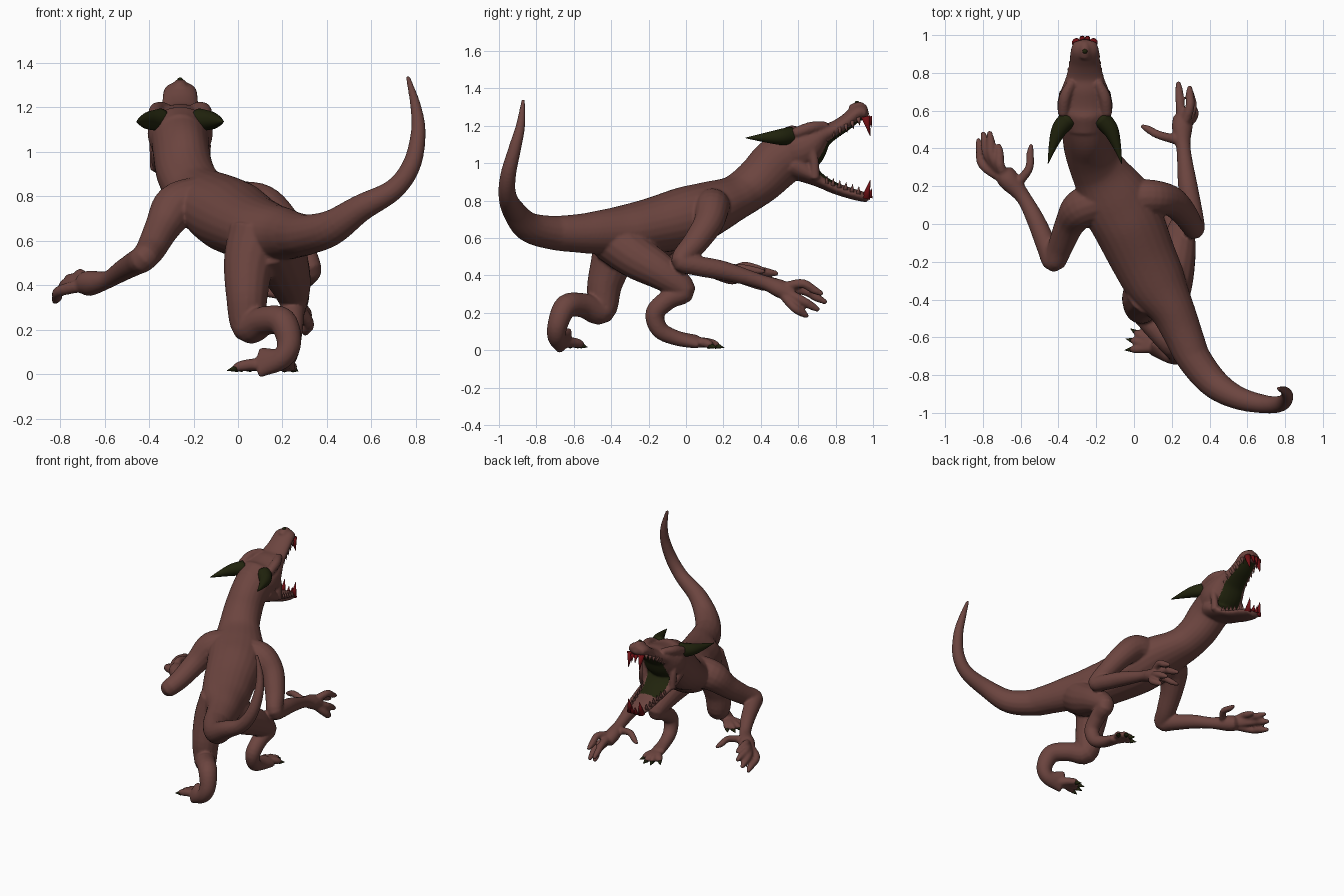
import bpy, bmesh, math
from mathutils import Vector, Matrix

def material(name, rgb):
    m = bpy.data.materials.new(name)
    m.diffuse_color = (*rgb, 1)
    return m

SKIN = material("brown skin", (0.15, 0.059, 0.05))
OLIVE = material("dark olive", (0.015, 0.017, 0.004))
RED = material("blood red", (0.16, 0.005, 0.007))

def spline(pts, steps):
    """Catmull-Rom through points (x, y, z, half width, half height)."""
    pts = [Vector(p if len(p) == 5 else (*p, p[3])) for p in pts]
    ext = [pts[0] * 2 - pts[1]] + pts + [pts[-1] * 2 - pts[-2]]
    out = []
    for i in range(1, len(ext) - 2):
        a, b, c, d = ext[i - 1:i + 3]
        for s in range(steps):
            t = s / steps
            out.append(0.5 * (2 * b + (c - a) * t + (2 * a - 5 * b + 4 * c - d) * t * t
                              + (3 * b - a - 3 * c + d) * t ** 3))
    return out + [pts[-1]]

def tube(bm, pts, steps=5, sides=16, cap=0.6):
    """Sweep an ellipse along a path, with blunt domed ends."""
    path = spline(pts, steps)
    pos = [Vector(p[:3]) for p in path]
    n, side, rings = len(path), None, []
    for i, p in enumerate(path):
        t = (pos[min(i + 1, n - 1)] - pos[max(i - 1, 0)]).normalized()
        if side is None:
            side = t.cross(Vector((0, 0, 1)) if abs(t.z) < 0.95 else Vector((0, 1, 0)))
            first = t
        side = (side - t * side.dot(t)).normalized()
        up = side.cross(t)
        rw, rh = max(p[3], 0.002), max(p[4], 0.002)
        rings.append([bm.verts.new(pos[i] + side * rw * math.cos(k * math.tau / sides)
                                   + up * rh * math.sin(k * math.tau / sides)) for k in range(sides)])
    for a, b in zip(rings, rings[1:]):
        for k in range(sides):
            j = (k + 1) % sides
            bm.faces.new((a[k], a[j], b[j], b[k]))
    ends = ((rings[0], pos[0] - first * path[0][4] * cap), (rings[-1], pos[-1] + t * path[-1][4] * cap))
    for ring, pole in ends:
        v = bm.verts.new(pole)
        for k in range(sides):
            bm.faces.new((ring[k], ring[(k + 1) % sides], v))

def make(name, bm, *mats):
    bmesh.ops.recalc_face_normals(bm, faces=bm.faces)
    me = bpy.data.meshes.new(name)
    bm.to_mesh(me)
    bm.free()
    for m in mats:
        me.materials.append(m)
    me.polygons.foreach_set("use_smooth", [True] * len(me.polygons))
    ob = bpy.data.objects.new(name, me)
    bpy.context.collection.objects.link(ob)
    return ob

def digits(bm, root, r, tips, lift=0.02):
    """Fingers or toes fanning from a root, arched in the middle."""
    root = Vector(root)
    for spread, tip in tips:
        tip = Vector(tip)
        mid = root.lerp(tip, 0.5) + Vector(spread) + Vector((0, 0, lift))
        tube(bm, [(*root, r * 1.2), (*mid, r), (*mid.lerp(tip, 0.6), r * 0.9), (*tip, r * 0.5)], 5, 10)

skin = bmesh.new()
HX = -0.26  # head centre line

# tail, torso and neck
tube(skin, [(0.763, -0.87, 1.34, .01), (0.80, -0.885, 1.2, .025), (0.81, -0.915, 1.08, .034),
            (0.78, -0.95, 0.94, .042), (0.70, -0.955, 0.83, .048), (0.55, -0.92, 0.745, .062),
            (0.42, -0.84, 0.658, .08), (0.31, -0.7, 0.627, .092), (0.25, -0.56, 0.625, .105)], 6)
tube(skin, [(0.31, -0.7, 0.627, .09), (0.25, -0.56, 0.625, .105), (0.2, -0.45, 0.63, .12),
            (0.12, -0.32, 0.638, .16, .14), (0.05, -0.18, 0.665, .175, .15), (-0.03, 0, 0.71, .19, .165),
            (-0.10, 0.13, 0.76, .19, .145), (-0.17, 0.25, 0.81, .155, .12), (-0.21, 0.32, 0.852, .137, .12),
            (-0.24, 0.4, 0.915, .13, .13), (-0.255, 0.48, 0.995, .125, .14), (HX, 0.56, 1.055, .13, .135)], 5, 24)

# cranium with upper jaw, lower jaw, brows and nose lump
tube(skin, [(HX, 0.5, 1.05, .11, .12), (HX, 0.59, 1.07, .142, .135), (HX, 0.65, 1.095, .145, .12),
            (HX, 0.72, 1.145, .122, .075), (HX, 0.78, 1.172, .1, .048), (HX, 0.85, 1.215, .083, .043),
            (HX, 0.92, 1.27, .075, .043), (HX, 0.96, 1.265, .062, .036)], 5, 24)
tube(skin, [(HX, 0.58, 1.0, .13, .09), (HX, 0.65, 0.95, .13, .06), (HX, 0.72, 0.905, .11, .037),
            (HX, 0.8, 0.865, .09, .031), (HX, 0.9, 0.833, .077, .029), (HX, 0.97, 0.815, .058, .025)], 5, 24)
for s in (-1, 1):
    tube(skin, [(HX + s * .115, 0.58, 1.16, .03), (HX + s * .105, 0.67, 1.19, .032), (HX + s * .07, 0.75, 1.2, .024)])
    # cheek web across the mouth corner
    tube(skin, [(HX + s * .11, 0.66, 1.1, .028), (HX + s * .115, 0.685, 1.02, .024), (HX + s * .11, 0.69, 0.92, .026)])
tube(skin, [(HX, 0.89, 1.28, .035), (HX, 0.925, 1.3, .03), (HX, 0.955, 1.285, .025)])

# left arm and hand
tube(skin, [(-0.18, 0.12, 0.78, .11), (-0.28, 0.08, 0.75, .105), (-0.34, 0.0, 0.66, .08), (-0.39, -0.12, 0.565, .067),
            (-0.425, -0.195, 0.52, .06), (-0.46, -0.12, 0.5, .056), (-0.52, 0.02, 0.465, .048),
            (-0.585, 0.14, 0.425, .04), (-0.66, 0.23, 0.41, .055, .058), (-0.69, 0.27, 0.405, .05, .055)])
digits(skin, (-0.67, 0.23, 0.405), .026, [((-.05, -.03, -.01), (-.825, .45, .325)),
       ((-.035, 0, 0), (-.80, .485, .365)), ((-.03, -.01, 0), (-.765, .49, .41)), ((-.015, -.02, .01), (-.715, .42, .43))])
digits(skin, (-0.63, 0.2, 0.415), .023, [((.03, -.02, 0), (-.545, .42, .42))])

# right arm and hand
tube(skin, [(0.0, 0.14, 0.77, .1), (0.11, 0.14, 0.76, .092), (0.2, 0.12, 0.68, .08), (0.27, 0.05, 0.575, .068),
            (0.32, -0.025, 0.48, .055), (0.31, 0.06, 0.452, .054), (0.285, 0.2, 0.425, .052),
            (0.262, 0.4, 0.368, .038), (0.255, 0.5, 0.33, .048, .055), (0.26, 0.56, 0.305, .045, .055)])
digits(skin, (0.255, 0.5, 0.325), .025, [((.02, 0, .025), (.295, .73, .3)), ((.0, 0, .01), (.235, .75, .255)),
       ((.03, 0, -.015), (.30, .71, .215)), ((.04, 0, -.04), (.30, .65, .18))])
digits(skin, (0.25, 0.44, 0.345), .023, [((-.01, -.01, .01), (.04, .52, .33))])

# left leg, trailing and curled under
tube(skin, [(0.09, -0.35, 0.62, .14), (0.05, -0.39, 0.5, .115), (0.04, -0.435, 0.35, .094), (0.05, -0.455, 0.215, .078),
            (0.12, -0.55, 0.24, .066), (0.2, -0.64, 0.235, .064), (0.23, -0.685, 0.14, .055),
            (0.195, -0.69, 0.07, .05, .05), (0.1, -0.65, 0.052, .075, .035)])
LEFT_TOES = [(-.02, -.665, .03), (-.015, -.615, .03), (.005, -.57, .03), (.045, -.55, .03)]
digits(skin, (0.12, -0.65, 0.045), .027, [((0, 0, 0), t) for t in LEFT_TOES], .004)

# right leg, stepping forward
tube(skin, [(0.16, -0.4, 0.6, .13), (0.2, -0.27, 0.5, .118), (0.235, -0.12, 0.41, .094), (0.25, -0.01, 0.32, .063),
            (0.245, -0.09, 0.275, .055), (0.24, -0.165, 0.2, .052), (0.23, -0.14, 0.11, .047),
            (0.215, -0.05, 0.065, .045, .04), (0.2, 0.06, 0.045, .062, .032)])
RIGHT_TOES = [(.125, .13, .028), (.165, .17, .028), (.21, .175, .028), (.255, .14, .028)]
digits(skin, (0.2, 0.05, 0.042), .026, [((0, 0, 0), t) for t in RIGHT_TOES], .006)

# fuse all skin parts into one smooth surface
raw = make("body", skin, SKIN, OLIVE)
rm = raw.modifiers.new("fuse", 'REMESH')
rm.mode, rm.voxel_size, rm.use_smooth_shade = 'VOXEL', 0.008, True
sm = raw.modifiers.new("soften", 'SMOOTH')
sm.factor, sm.iterations = 0.5, 5
dg = bpy.context.evaluated_depsgraph_get()
fused = bpy.data.meshes.new_from_object(raw.evaluated_get(dg))
raw.modifiers.clear()
raw.data = fused
fused.materials.clear()
for m in (SKIN, OLIVE):
    fused.materials.append(m)

# dark mouth lining: palate, throat and the back of the lower jaw
for p in fused.polygons:
    c, n = p.center, p.normal
    palate = c.z > 1.0 and n.z < -0.4 and c.y < 0.94
    floor = 0.86 < c.z <= 1.0 and n.z > 0.4 and c.y < 0.82
    throat = n.y > 0.4 and 0.9 < c.z < 1.1
    width = 0.09 - max(0, c.y - 0.7) * 0.18
    p.material_index = int(0.63 < c.y and abs(c.x - HX) < width and (palate or floor or throat))
    p.use_smooth = True

def spike(bm, base, tip, r):
    base, tip = Vector(base), Vector(tip)
    d = tip - base
    mat = Matrix.Translation((base + tip) / 2) @ d.to_track_quat('Z', 'Y').to_matrix().to_4x4()
    bmesh.ops.create_cone(bm, cap_ends=True, segments=10, radius1=r, radius2=r * 0.05, depth=d.length, matrix=mat)

# horns
for s, name in ((-1, "left_horn"), (1, "right_horn")):
    bm = bmesh.new()
    tube(bm, [(HX + s * .085, 0.56, 1.145, .05, .05), (HX + s * .135, 0.50, 1.14, .042, .042),
              (HX + s * .167, 0.42, 1.137, .024, .025), (HX + s * .195, 0.32, 1.135, .002, .002)], 5, 16)
    make(name, bm, OLIVE)

# small teeth along the jaws and red fangs at the front
teeth, fangs = bmesh.new(), bmesh.new()
for s in (-1, 1):
    for i in range(6):
        f = i / 5
        y = 0.75 + 0.17 * f
        x = HX + s * (0.09 - 0.03 * f)
        zu, zl = 1.14 + 0.09 * f, 0.905 - 0.055 * f
        spike(teeth, (x, y, zu + .015), (x, y + .01, zu - .03), .014)
        spike(teeth, (x, y, zl - .015), (x, y + .005, zl + .027), .014)
    spike(fangs, (HX + s * .045, .96, 1.25), (HX + s * .045, .985, 1.145), .024)
    spike(fangs, (HX + s * .045, .96, 0.81), (HX + s * .045, .985, 0.91), .024)
    spike(fangs, (HX + s * .014, .98, 1.25), (HX + s * .014, .992, 1.19), .015)
    spike(fangs, (HX + s * .014, .982, 0.815), (HX + s * .014, .992, 0.865), .015)
make("small_teeth", teeth, SKIN)
make("front_fangs", fangs, RED)

# short blunt claws on the feet
claws = bmesh.new()
for root, toes in (((0.12, -0.65, 0.03), LEFT_TOES), ((0.2, 0.05, 0.03), RIGHT_TOES)):
    for t in toes:
        t = Vector(t)
        d = (t - Vector(root)).normalized()
        spike(claws, t - d * 0.012 - Vector((0, 0, 0.004)), t + d * 0.03 - Vector((0, 0, 0.014)), .017)
make("foot_claws", claws, OLIVE)

# nostril pad
bm = bmesh.new()
bmesh.ops.create_uvsphere(bm, u_segments=12, v_segments=8, radius=0.014, matrix=Matrix.Translation((HX, 0.915, 1.32)))
make("nose_pad", bm, OLIVE)
